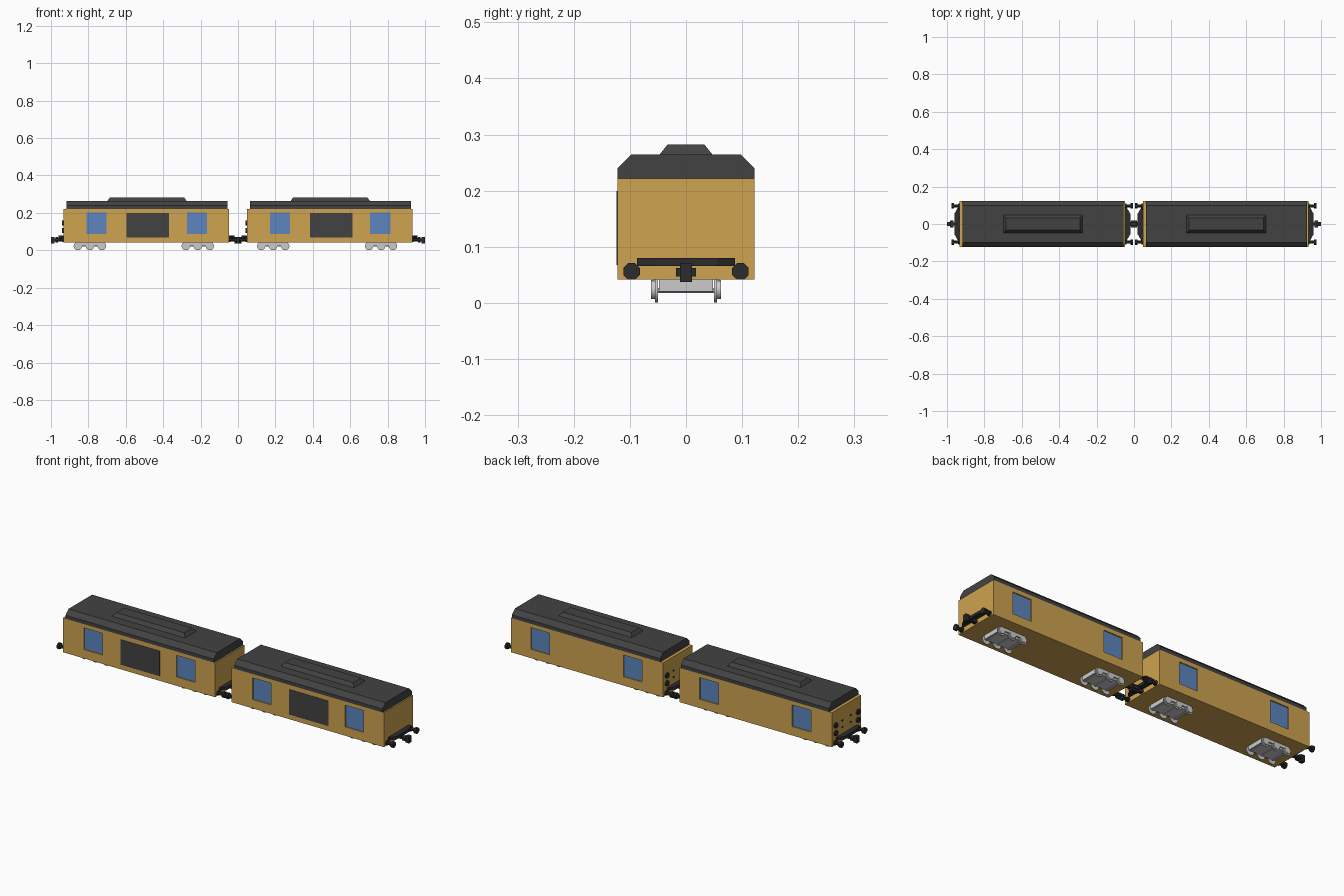
import bpy, bmesh, math
from mathutils import Matrix

if "Cube" in bpy.data.objects:
    bpy.data.objects.remove(bpy.data.objects["Cube"])


def material(name, rgb):
    m = bpy.data.materials.new(name)
    m.diffuse_color = (*rgb, 1)
    m.use_nodes = True
    m.node_tree.nodes["Principled BSDF"].inputs["Base Color"].default_value = m.diffuse_color
    return m


GOLD = material("ochre_paint", (0.62, 0.37, 0.08))
DARK = material("charcoal", (0.055, 0.055, 0.055))
BLACK = material("black_iron", (0.025, 0.025, 0.025))
BLUE = material("window_blue", (0.11, 0.24, 0.52))


def finish(name, bm, mat=None, smooth=False):
    bmesh.ops.recalc_face_normals(bm, faces=bm.faces[:])
    me = bpy.data.meshes.new(name)
    bm.to_mesh(me)
    bm.free()
    ob = bpy.data.objects.new(name, me)
    bpy.context.collection.objects.link(ob)
    if mat:
        me.materials.append(mat)
    if smooth:
        bpy.context.view_layer.objects.active = ob
        ob.select_set(True)
        bpy.ops.object.shade_smooth_by_angle(angle=math.radians(35))
        ob.select_set(False)
    return ob


def add_box(bm, x0, x1, y0, y1, z0, z1):
    size = Matrix.Diagonal((x1 - x0, y1 - y0, z1 - z0, 1))
    pos = Matrix.Translation(((x0 + x1) / 2, (y0 + y1) / 2, (z0 + z1) / 2))
    bmesh.ops.create_cube(bm, size=1, matrix=pos @ size)


def add_cyl(bm, a, b, other, z, r, axis="X", n=16):
    """Cylinder from a to b along axis; other is the remaining horizontal coordinate."""
    mid = (a + b) / 2
    if axis == "X":
        m = Matrix.Translation((mid, other, z)) @ Matrix.Rotation(math.pi / 2, 4, "Y")
    else:
        m = Matrix.Translation((other, mid, z)) @ Matrix.Rotation(math.pi / 2, 4, "X")
    m = m @ Matrix.Rotation(math.pi / n, 4, "Z")
    bmesh.ops.create_cone(bm, cap_ends=True, segments=n, radius1=r, radius2=r,
                          depth=abs(b - a), matrix=m)


def add_prism(bm, points, shift):
    """Face through points, extruded along shift."""
    f = bm.faces.new([bm.verts.new(p) for p in points])
    new = bmesh.ops.extrude_face_region(bm, geom=[f])["geom"]
    bmesh.ops.translate(bm, vec=shift, verts=[v for v in new if isinstance(v, bmesh.types.BMVert)])
    bm.faces.ensure_lookup_table()
    bottom = [fc for fc in bm.faces if all(v.co in [q.co for q in f.verts] for v in fc.verts)] if f.is_valid else []
    if f.is_valid and not bottom:
        bm.faces.new(f.verts[:])


def build_car(cx, tag):
    W = 0.122
    # body with recessed windows
    bm = bmesh.new()
    add_box(bm, cx - 0.442, cx + 0.442, -W, W, 0.042, 0.222)
    body = finish("body_" + tag, bm, GOLD)
    cut, glass = bmesh.new(), bmesh.new()
    for wx in (-0.266, 0.271):
        for s in (-1, 1):
            x0, x1 = cx + wx - 0.054, cx + wx + 0.054
            ys = sorted((s * 0.114, s * 0.14))
            add_box(cut, x0, x1, *ys, 0.088, 0.202)
            ys = sorted((s * 0.110, s * 0.116))
            add_box(glass, x0, x1, *ys, 0.088, 0.202)
    cutter = finish("window_cutter_" + tag, cut)
    cutter.hide_render = True
    cutter.display_type = "WIRE"
    mod = body.modifiers.new("window_recess", "BOOLEAN")
    mod.operation, mod.object, mod.solver = "DIFFERENCE", cutter, "EXACT"
    bpy.context.view_layer.objects.active = body
    bpy.ops.object.modifier_apply(modifier=mod.name)
    bpy.data.objects.remove(cutter)
    finish("windows_" + tag, glass, BLUE)

    # large side door, front only
    bm = bmesh.new()
    add_box(bm, cx - 0.106, cx + 0.122, -W - 0.002, -W + 0.006, 0.067, 0.199)
    finish("side_door_" + tag, bm, DARK)

    # chamfered roof
    half = [(W, 0.222), (W, 0.240), (0.098, 0.264)]
    prof = half + [(-y, z) for y, z in reversed(half)]
    bm = bmesh.new()
    add_prism(bm, [(cx - 0.426, y, z) for y, z in prof], (0.861, 0, 0))
    finish("roof_" + tag, bm, DARK)

    # raised roof housing with sloping sides
    bm = bmesh.new()
    add_box(bm, cx - 0.21, cx + 0.217, -0.049, 0.049, 0.262, 0.282)
    for v in bm.verts:
        if v.co.z > 0.27:
            v.co.y *= 0.67
            v.co.x = cx + (v.co.x - cx) * 0.93
    finish("roof_housing_" + tag, bm, DARK)

    # end lamps and small fittings on the left end
    bm = bmesh.new()
    for s in (-1, 1):
        for z in (0.105, 0.146):
            add_cyl(bm, cx - 0.450, cx - 0.440, s * 0.092, z, 0.014)
        for z in (0.115, 0.15):
            add_cyl(bm, cx - 0.445, cx - 0.440, s * 0.035, z, 0.005, n=8)
    finish("end_lamps_" + tag, bm, BLACK, True)

    # buffers, gangway plate and coupler at both ends
    buf, plate, coup = bmesh.new(), bmesh.new(), bmesh.new()
    for e in (-1, 1):
        for s in (-1, 1):
            y = s * 0.097
            add_cyl(buf, cx + e * 0.438, cx + e * 0.476, y, 0.056, 0.009, n=8)
            add_cyl(buf, cx + e * 0.438, cx + e * 0.449, y, 0.056, 0.013, n=8)
            add_cyl(buf, cx + e * 0.472, cx + e * 0.485, y, 0.056, 0.016, n=8)
        pts = [(0.436, -0.087), (0.452, -0.087), (0.470, -0.055),
               (0.470, 0.055), (0.452, 0.087), (0.436, 0.087)]
        add_prism(plate, [(cx + e * x, y, 0.066) for x, y in pts], (0, 0, 0.014))
        for x0, x1, y, z0, z1 in ((0.436, 0.495, 0.009, 0.047, 0.062),
                                  (0.474, 0.494, 0.018, 0.047, 0.062),
                                  (0.490, 0.510, 0.011, 0.037, 0.071)):
            xs = sorted((cx + e * x0, cx + e * x1))
            add_box(coup, *xs, -y, y, z0, z1)
    finish("buffers_" + tag, buf, BLACK)
    finish("end_plates_" + tag, plate, BLACK)
    finish("couplers_" + tag, coup, BLACK)

    # two three-axle bogies
    frame, wheels = bmesh.new(), bmesh.new()
    for bx in (cx - 0.302, cx + 0.275):
        add_box(frame, bx - 0.076, bx + 0.076, -0.048, 0.048, 0.020, 0.043)
        for i in (-1, 0, 1):
            wx = bx + i * 0.064
            add_cyl(wheels, -0.06, 0.06, wx, 0.022, 0.005, "Y", 8)
            for s in (-1, 1):
                add_cyl(wheels, s * 0.050, s * 0.055, wx, 0.0225, 0.0225, "Y", 20)
                add_cyl(wheels, s * 0.055, s * 0.062, wx, 0.0235, 0.017, "Y", 20)
        # side beams tying the axles together
        for s in (-1, 1):
            ys = sorted((s * 0.054, s * 0.060))
            add_box(frame, bx - 0.07, bx + 0.07, *ys, 0.026, 0.043)
    finish("bogie_frames_" + tag, frame)
    finish("wheels_" + tag, wheels, None, True)


build_car(-0.49, "left")
build_car(0.49, "right")
